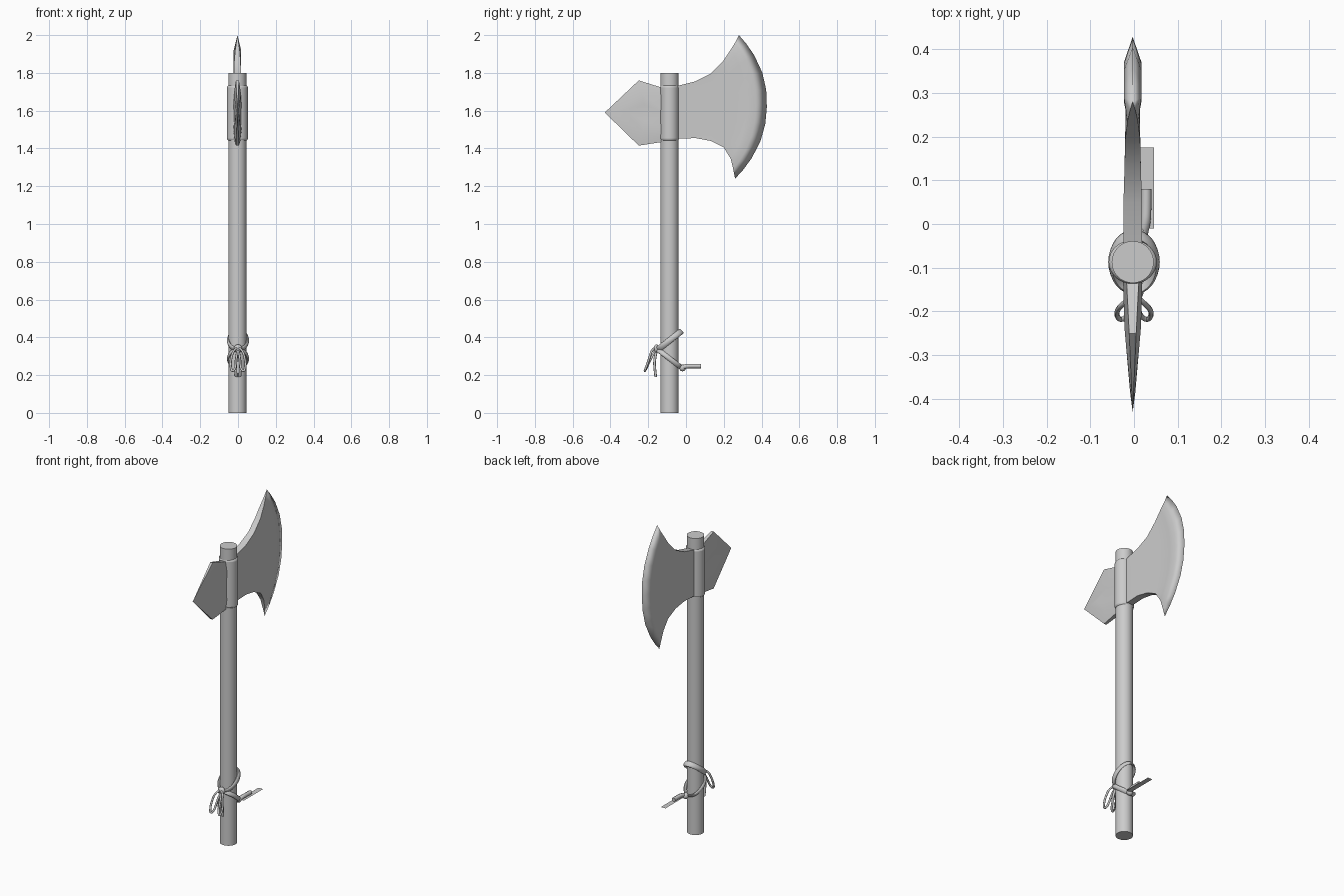
import bpy, bmesh, math
from mathutils import Vector

if "Cube" in bpy.data.objects:
    bpy.data.objects.remove(bpy.data.objects["Cube"])

HY = -0.087  # handle axis position in y


def make_object(name, bm, angle=35):
    me = bpy.data.meshes.new(name)
    bm.to_mesh(me)
    bm.free()
    ob = bpy.data.objects.new(name, me)
    bpy.context.collection.objects.link(ob)
    bpy.ops.object.select_all(action='DESELECT')
    bpy.context.view_layer.objects.active = ob
    ob.select_set(True)
    bpy.ops.object.shade_smooth_by_angle(angle=math.radians(angle))
    return ob


def half_slab(name, rows, angle):
    """Grid of (x, y, z) points on the +x side, mirrored across x."""
    bm = bmesh.new()
    grid = [[bm.verts.new(p) for p in row] for row in rows]
    for r0, r1 in zip(grid, grid[1:]):
        for a, b, c, d in zip(r0, r0[1:], r1[1:], r1):
            bm.faces.new((a, b, c, d))
    bmesh.ops.remove_doubles(bm, verts=bm.verts, dist=1e-5)
    bm.normal_update()
    if sum(f.normal.x * f.calc_area() for f in bm.faces) < 0:
        bmesh.ops.reverse_faces(bm, faces=bm.faces)
    ob = make_object(name, bm, angle)
    ob.modifiers.new("mirror", 'MIRROR').use_clip = True
    ob.location.x = -0.003
    return ob


def cylinder(name, radius, z0, z1, sx=1.0, bevel=0.0, sides=32):
    bm = bmesh.new()
    bmesh.ops.create_cone(bm, cap_ends=True, segments=sides, radius1=radius,
                          radius2=radius, depth=z1 - z0)
    for v in bm.verts:
        v.co = (v.co.x * sx - 0.003, v.co.y + HY, v.co.z + (z0 + z1) / 2)
    ob = make_object(name, bm)
    if bevel:
        m = ob.modifiers.new("round", 'BEVEL')
        m.width, m.segments = bevel, 3
    return ob


def band(name, z_front, z_back, width):
    """Flat leather loop tilted around the handle."""
    bm = bmesh.new()
    n, k, rings = 32, 8, []
    tilt = (z_back - z_front) / 0.13
    up = Vector((0, -tilt, 1)).normalized()
    for i in range(n):
        t = 2 * math.pi * i / n
        out = Vector((math.cos(t), math.sin(t), 0))
        c = Vector((0.051 * out.x, HY + 0.062 * out.y,
                    (z_front + z_back) / 2 + 0.5 * (z_back - z_front) * out.y))
        rings.append([bm.verts.new(c + out * 0.008 * math.cos(a) + up * width / 2 * math.sin(a))
                      for a in (2 * math.pi * j / k for j in range(k))])
    for i in range(n):
        a, b = rings[i], rings[(i + 1) % n]
        for j in range(k):
            bm.faces.new((a[j], b[j], b[(j + 1) % k], a[(j + 1) % k]))
    bmesh.ops.recalc_face_normals(bm, faces=bm.faces)
    return make_object(name, bm, 60)


def cord(name, points, radius):
    cu = bpy.data.curves.new(name, 'CURVE')
    cu.dimensions = '3D'
    cu.bevel_depth, cu.bevel_resolution, cu.use_fill_caps = radius, 2, True
    sp = cu.splines.new('NURBS')
    sp.points.add(len(points) - 1)
    for p, co in zip(sp.points, points):
        p.co = (*co, 1)
    sp.use_endpoint_u, sp.order_u, sp.resolution_u = True, 3, 6
    ob = bpy.data.objects.new(name, cu)
    bpy.context.collection.objects.link(ob)
    return ob


def ball(name, loc, scale):
    bm = bmesh.new()
    bmesh.ops.create_uvsphere(bm, u_segments=16, v_segments=10, radius=1)
    for v in bm.verts:
        v.co = Vector([v.co[i] * scale[i] + loc[i] for i in range(3)])
    return make_object(name, bm, 60)


# handle and head collar
cylinder("handle", 0.048, 0, 1.8)
cylinder("head_collar", 0.050, 1.44, 1.735, sx=1.1, bevel=0.012)

# axe blade: columns of (y low, z low, y high, z high, bulge, half thickness, rim factor)
columns = [(-.07, 1.45, -.07, 1.725, 0, .021, 1),
           (.05, 1.455, .05, 1.755, 0, .021, 1),
           (.13, 1.44, .13, 1.795, .02, .017, 1.1),
           (.20, 1.405, .195, 1.86, .05, .017, 1),
           (.237, 1.345, .235, 1.92, .085, .015, .8),
           (.25, 1.29, .26, 1.96, .115, .020, .3),
           (.26, 1.24, .28, 2.0, .158, 0, 0)]
steps = [0, 0, .06, .14, .26, .38, .5, .62, .74, .86, .94, 1, 1]
rows = []
for i, s in enumerate(steps):
    row = []
    for y0, z0, y1, z1, bulge, half, rim in columns:
        y = y0 + (y1 - y0) * s + bulge * (1 - abs(2 * s - 1) ** 2.3)
        x = 0 if i in (0, len(steps) - 1) else half * (rim if s in (0, 1) else 1)
        row.append((x, y, z0 + (z1 - z0) * s))
    rows.append(row)
half_slab("axe_blade", rows, 40)

# pointed rear spike: outline, inset ridge and sunken middle
outline = [(-.09, 1.44), (-.25, 1.415), (-.43, 1.59), (-.25, 1.76), (-.09, 1.71)]
ridge = [(-.09, 1.50), (-.23, 1.485), (-.385, 1.588), (-.235, 1.69), (-.09, 1.66)]
middle = [(-.09, 1.58), (-.22, 1.545), (-.31, 1.587), (-.22, 1.63), (-.09, 1.58)]
centre = [(-.09, 1.585), (-.22, 1.587), (-.22, 1.587), (-.22, 1.587), (-.09, 1.585)]
half_slab("rear_spike", [
    [(0, y, z) for y, z in outline],
    [(h, y, z) for h, (y, z) in zip((.016, .008, 0, .008, .016), outline)],
    [(h, y, z) for h, (y, z) in zip((.023, .019, .006, .019, .023), ridge)],
    [(h, y, z) for h, (y, z) in zip((.021, .013, .009, .013, .021), middle)],
    [(h, y, z) for h, (y, z) in zip((.021, .013, .013, .013, .021), centre)]], 25)

# leather wrapping with knot, bow loops and loose ends
band("upper_wrap", 0.335, 0.432, 0.032)
band("lower_wrap", 0.335, 0.240, 0.026)
ball("knot", (0, -0.157, 0.34), (0.022, 0.015, 0.022))
for side, label in ((-1, "left"), (1, "right")):
    cord("bow_loop_" + label, [(0, -.16, .345), (side * .022, -.18, .34), (side * .042, -.20, .27),
                               (side * .034, -.222, .215), (side * .012, -.21, .235),
                               (side * .010, -.18, .30), (0, -.16, .335)], 0.006)
    cord("loose_end_" + label, [(0, -.155, .335), (side * .012, -.168, .28),
                                (side * .012, -.165, .23), (side * .010, -.160, .19)], 0.007)

# feather charm hanging off the back of the wrap
ball("charm_knot", (0.015, -0.018, 0.238), (0.018, 0.018, 0.018))
cord("feather_quill", [(.02, -.02, .24), (.026, .0, .248), (.028, .04, .248), (.028, .08, .248)], 0.012)
bm = bmesh.new()
bm.faces.new([bm.verts.new(p) for p in
              ((.015, -.01, .235), (.046, -.01, .235), (.046, .175, .235), (.015, .175, .235))])
make_object("feather", bm)
